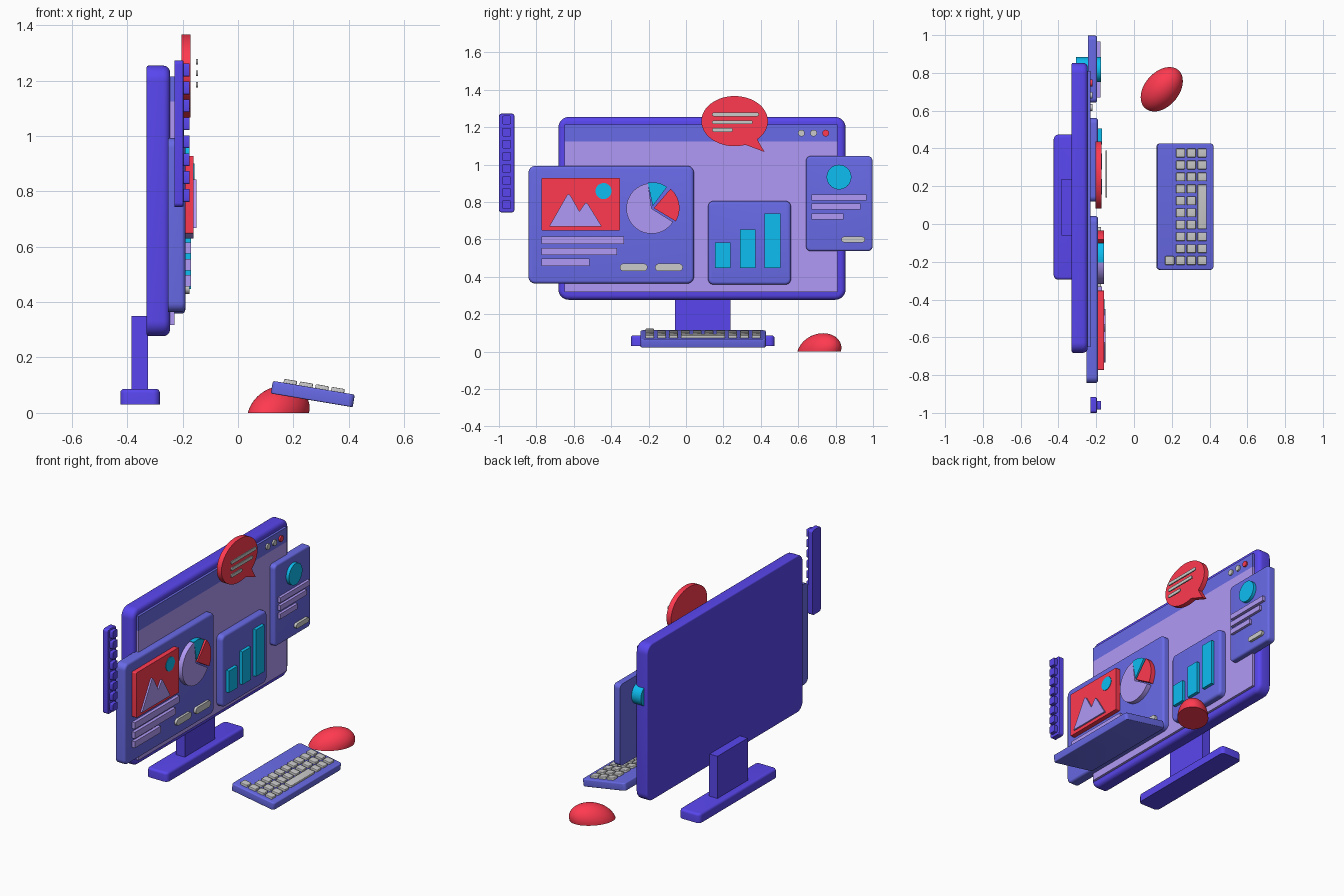
import bpy, bmesh, math
from mathutils import Matrix, Vector

if "Cube" in bpy.data.objects:
    bpy.data.objects.remove(bpy.data.objects["Cube"])

COL = {"purple": (.10, .062, .86), "blue": (.14, .145, .80), "lilac": (.44, .32, .93),
       "red": (1, .042, .08), "cyan": (.004, .51, .88)}
MATS = {}
for n, c in COL.items():
    MATS[n] = bpy.data.materials.new(n)
    MATS[n].diffuse_color = (*c, 1)


def finish(name, bm, color, matrix=None):
    bmesh.ops.recalc_face_normals(bm, faces=bm.faces)
    me = bpy.data.meshes.new(name)
    bm.to_mesh(me)
    bm.free()
    me.shade_smooth()
    me.set_sharp_from_angle(angle=math.radians(35))
    if color:
        me.materials.append(MATS[color])
    ob = bpy.data.objects.new(name, me)
    if matrix:
        ob.matrix_world = matrix
    bpy.context.collection.objects.link(ob)
    return ob


def loft(name, rings, color, axis="x", matrix=None):
    """Skin (outline, depth) rings along x (outline in y, z) or along z (outline in x, y)."""
    bm = bmesh.new()
    at = (lambda p, d: (d, *p)) if axis == "x" else (lambda p, d: (*p, d))
    loops = [[bm.verts.new(at(p, d)) for p in outline] for outline, d in rings]
    n = len(loops[0])
    for a, b in zip(loops, loops[1:]):
        for i in range(n):
            bm.faces.new((a[i], a[(i + 1) % n], b[(i + 1) % n], b[i]))
    bm.faces.new(loops[0])
    bm.faces.new(loops[-1])
    return finish(name, bm, color, matrix)


def prism(name, outline, d0, d1, color):
    return loft(name, [(outline, d0), (outline, d1)], color)


def rrect(u0, u1, v0, v1, r=0, seg=8):
    if r == 0:
        return [(u0, v0), (u1, v0), (u1, v1), (u0, v1)]
    r = min(r, (u1 - u0) / 2 - 1e-4, (v1 - v0) / 2 - 1e-4)
    pts = []
    for k, (cu, cv) in enumerate([(u1 - r, v1 - r), (u0 + r, v1 - r), (u0 + r, v0 + r), (u1 - r, v0 + r)]):
        for i in range(seg + 1):
            t = math.pi / 2 * (k + i / seg)
            pts.append((cu + r * math.cos(t), cv + r * math.sin(t)))
    return pts


def slab(name, u0, u1, v0, v1, r, d0, d1, color, front, back=0, axis="x", matrix=None):
    """Rounded rectangle plate with rounded front and back rims."""
    rings = []
    for bev, d, s, order in ((back, d0, 1, range(4, -1, -1)), (front, d1, -1, range(5))):
        for k in order if bev else [0]:
            t = math.pi / 2 * k / 4
            ins = bev * (1 - math.cos(t))
            rings.append((rrect(u0 + ins, u1 - ins, v0 + ins, v1 - ins, r - ins),
                          d + s * bev * (1 - math.sin(t))))
    return loft(name, rings, color, axis, matrix)


def arc(cu, cv, ru, rv, a0=0, a1=360, n=48, full=True):
    m = n if full else n + 1
    return [(cu + ru * math.cos(math.radians(a0 + (a1 - a0) * i / n)),
             cv + rv * math.sin(math.radians(a0 + (a1 - a0) * i / n))) for i in range(m)]


def sector(name, cu, cv, r, a0, a1, color):
    n = max(8, int((a1 - a0) / 6))
    prism(name, [(cu, cv)] + arc(cu, cv, r, r, a0, a1, n, False), -.195, -.16, color)


# Monitor and stand
slab("monitor_body", -.682, .853, .277, 1.254, .055, -.33, -.245, "purple", .025, .008)
prism("screen", rrect(-.65, .81, .318, 1.124), -.26, -.23, "lilac")
prism("screen_top_bar", rrect(-.65, .81, 1.124, 1.215), -.26, -.23, "blue")
for i, c in enumerate([None, None, "red"]):
    prism(f"window_dot_{i}", arc(.617 + .065 * i, 1.168, .018, .018, n=24), -.235, -.22, c)
slab("stand_neck", -.384, -.325, -.06, .238, 0, .07, .35, "purple", 0, axis="z")
slab("stand_base", -.425, -.282, -.295, .473, .025, .03, .087, "purple", .015, axis="z")

# Left panel with picture, pie chart, text lines and buttons
slab("left_panel", -.842, .042, .364, .992, .035, -.252, -.19, "blue", .015)
prism("picture", rrect(-.773, -.353, .647, .928, .006), -.195, -.16, "red")
prism("picture_sun", arc(-.441, .858, .043, .043, n=32), -.165, -.157, "cyan")
prism("picture_mountains", [(-.732, .668), (-.637, .835), (-.628, .842), (-.618, .835), (-.57, .75),
                            (-.54, .793), (-.532, .796), (-.525, .79), (-.45, .668)],
      -.165, -.15, "lilac")
for i, (u1, z) in enumerate([(-.332, .595), (-.37, .535), (-.516, .477)]):
    prism(f"left_text_line_{i}", rrect(-.773, u1, z - .02, z + .02), -.195, -.17, "lilac")
for i, u in enumerate([-.354, -.165]):
    prism(f"left_button_{i}", rrect(u, u + .148, .43, .47, .02), -.195, -.175, None)
sector("pie_large", -.184, .765, .135, 98, 328, "lilac")
sector("pie_cyan", -.178, .778, .127, 53, 102, "cyan")
sector("pie_red", -.172, .767, .137, -31, 49, "red")

# Bar chart panel
slab("chart_panel", .118, .561, .358, .805, .03, -.24, -.19, "blue", .015)
for i, z in enumerate([.583, .652, .738]):
    u = .155 + .133 * i
    prism(f"chart_bar_{i}", rrect(u, u + .084, .447, z), -.195, -.17, "cyan")

# Right profile panel
slab("right_panel", .642, .997, .537, 1.045, .025, -.243, -.195, "blue", .012)
prism("profile_disc", arc(.818, .933, .066, .066), -.307, -.175, "cyan")
for i, (u1, z) in enumerate([(.965, .824), (.934, .775), (.842, .723)]):
    prism(f"right_text_line_{i}", rrect(.671, u1, z - .016, z + .016), -.2, -.178, "lilac")
prism("right_button", rrect(.83, .957, .584, .614, .015), -.2, -.178, None)

# Speech bubble
prism("speech_bubble", arc(.26, 1.232, .178, .134, -47, 289, 56, False) + [(.42, 1.067)],
      -.204, -.172, "red")
for i, (u1, z) in enumerate([(.389, 1.268), (.356, 1.226), (.25, 1.185)]):
    prism(f"bubble_line_{i}", rrect(.14, u1, z - .01, z + .01, .008, 3), -.151, -.144, None)

# Tool strip
slab("tool_strip", -1, -.917, .744, 1.272, .015, -.23, -.197, "purple", .004)
for i in range(8):
    z = .785 + .0647 * i
    prism(f"tool_button_{i}", rrect(-.982, -.936, z - .023, z + .023, .006, 3), -.2, -.175, "purple")

# Tilted keyboard
tilt = Matrix.Translation((.27, .092, .068)) @ Matrix.Rotation(math.radians(9.5), 4, "Y")
slab("keyboard", -.15, .15, -.335, .335, .018, -.023, .023, "blue", .007, .005, "z", tilt)
keys = [(c, r, r) for c in range(2) for r in range(10)]
keys += [(2, r, r) for r in (0, 1, 2, 7, 8, 9)] + [(2, 3, 6), (-1, 9, 9)]
for i, (c, r0, r1) in enumerate(keys):
    x = -.029 + .058 * c
    y1, y0 = .284 - .0633 * r0 + .023, .284 - .0633 * r1 - .023
    slab(f"key_{i}", x - .024, x + .024, y0, y1, .006, .02, .037, None, .004, 0, "z", tilt)

# Mouse: leaning half ellipsoid
bm = bmesh.new()
bmesh.ops.create_uvsphere(bm, u_segments=48, v_segments=24, radius=1)
bmesh.ops.bisect_plane(bm, geom=bm.verts[:] + bm.edges[:] + bm.faces[:], dist=1e-4,
                       plane_co=(0, 0, 0), plane_no=(0, 0, -1), clear_outer=True)
bmesh.ops.holes_fill(bm, edges=[e for e in bm.edges if e.is_boundary], sides=0)
turn = Matrix.Rotation(math.radians(49), 3, "Z")
for v in bm.verts:
    lean = .035 * max(v.co.z, 0) * (1 - max(v.co.z, 0) * .2)
    v.co = turn @ Vector((v.co.x * .132 + lean, v.co.y * .091, v.co.z * .098))
finish("mouse", bm, "red", Matrix.Translation((.146, .712, 0)))

for m in bpy.data.materials:
    if m.users and not m.is_grease_pencil:
        m.use_nodes = True
        m.node_tree.nodes["Principled BSDF"].inputs["Base Color"].default_value = m.diffuse_color
